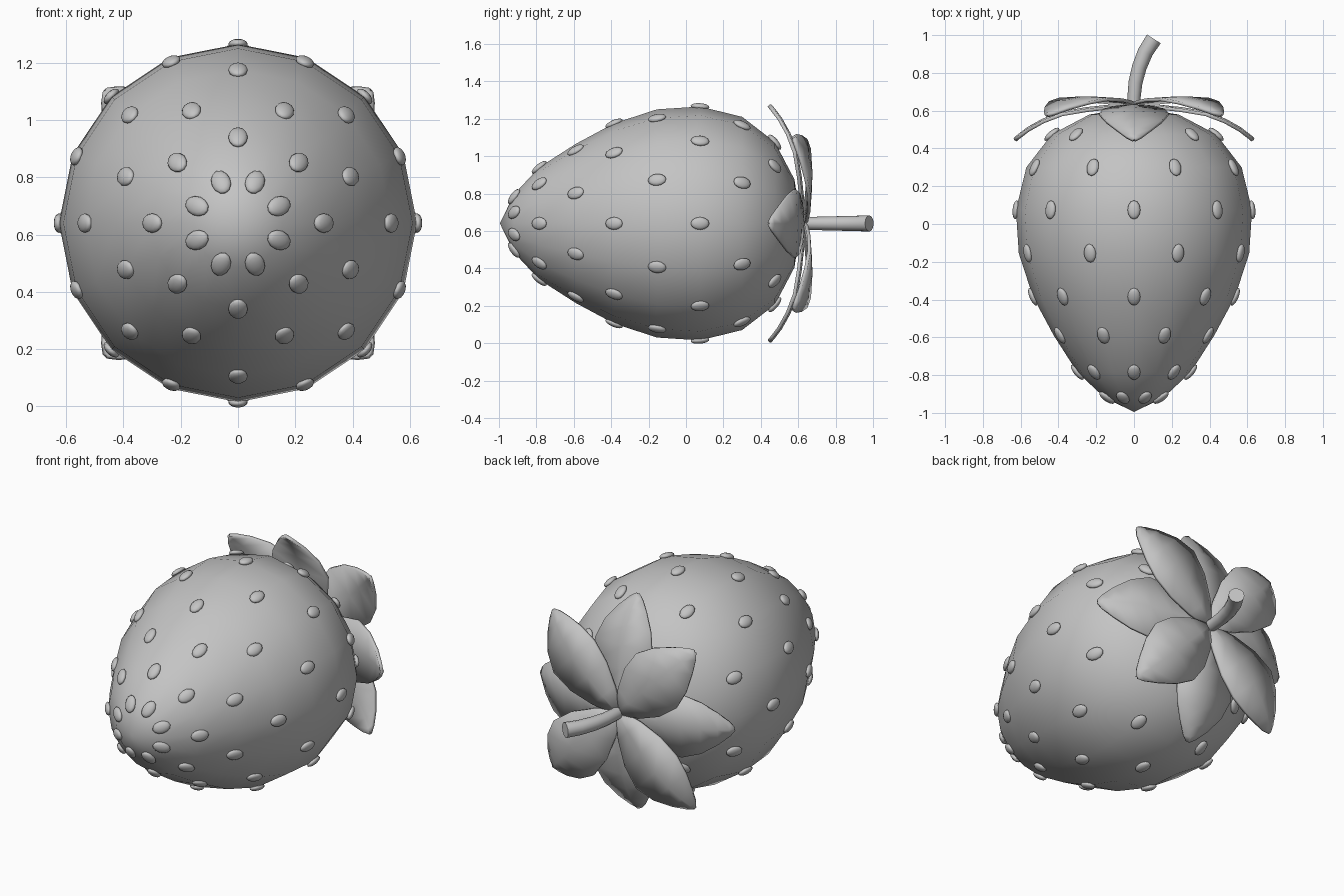
import bpy, bmesh
from math import sin, cos, pi, radians
from mathutils import Vector, Matrix

cube = bpy.data.objects.get("Cube")
if cube:
    bpy.data.objects.remove(cube, do_unlink=True)

CENTRE = Vector((0, 0, 0.64))
SIDES = 16

grey = bpy.data.materials.new("plain_grey")
grey.use_nodes = True
grey.diffuse_color = (0.55, 0.55, 0.55, 1)
grey.node_tree.nodes["Principled BSDF"].inputs["Base Color"].default_value = (0.55, 0.55, 0.55, 1)


def finish(name, bm, angle=50):
    """Turn a bmesh into a smooth shaded object."""
    bmesh.ops.recalc_face_normals(bm, faces=bm.faces)
    mesh = bpy.data.meshes.new(name)
    bm.to_mesh(mesh)
    bm.free()
    mesh.materials.append(grey)
    ob = bpy.data.objects.new(name, mesh)
    bpy.context.collection.objects.link(ob)
    bpy.ops.object.select_all(action='DESELECT')
    ob.select_set(True)
    bpy.context.view_layer.objects.active = ob
    bpy.ops.object.shade_smooth_by_angle(angle=radians(angle))
    return ob


def around(r, y, a):
    return CENTRE + Vector((r * cos(a), y, r * sin(a)))


def bridge(bm, a, b):
    n = len(a)
    for i in range(n):
        bm.faces.new((a[i], a[(i + 1) % n], b[(i + 1) % n], b[i]))


# Fruit body: (radius, y) rings from the pointed tip to the crown
profile = [(0, -0.995), (0.155, -0.92), (0.30, -0.785), (0.425, -0.59),
           (0.535, -0.385), (0.61, -0.155), (0.625, 0.075), (0.57, 0.30),
           (0.435, 0.475), (0.235, 0.58), (0, 0.615)]
bm = bmesh.new()
rings = [[bm.verts.new(around(r, y, 2 * pi * i / SIDES)) for i in range(SIDES)]
         for r, y in profile[1:-1]]
for lower, upper in zip(rings, rings[1:]):
    bridge(bm, lower, upper)
for (r, y), ring in ((profile[0], rings[0]), (profile[-1], rings[-1])):
    pole = bm.verts.new(around(r, y, 0))
    for i in range(SIDES):
        bm.faces.new((pole, ring[i], ring[(i + 1) % SIDES]))
finish("fruit_body", bm)

# Seeds: eight on each ring, staggered between neighbouring rings
bm = bmesh.new()
for k in range(1, 9):
    r, y = profile[k]
    dr = profile[k + 1][0] - profile[k - 1][0]
    dy = profile[k + 1][1] - profile[k - 1][1]
    for i in range(8):
        a = 2 * pi * (i + 0.5 * (k % 2)) / 8
        out = Vector((cos(a), 0, sin(a)))
        side = Vector((-sin(a), 0, cos(a)))
        along = (out * dr + Vector((0, dy, 0))).normalized()
        normal = (out * dy - Vector((0, dr, 0))).normalized()
        turn = Matrix((side, along, normal)).transposed().to_4x4()
        place = Matrix.Translation(around(r, y, a)) @ turn @ Matrix.Diagonal((0.034, 0.05, 0.018, 1))
        bmesh.ops.create_uvsphere(bm, u_segments=12, v_segments=8, radius=1, matrix=place)
finish("seeds", bm, 80)

# Leaves: four drooping ones and four raised ones between them
outline = [(0, 0, 0.02), (0.12, 0.006, 0.10), (0.25, 0.02, 0.16), (0.38, 0.042, 0.182),
           (0.48, 0.08, 0.148), (0.56, 0.125, 0.09), (0.61, 0.163, 0.04), (0.63, 0.18, 0.008)]
for i in range(8):
    raised = i % 2
    lift = radians(11) * raised
    a = 2 * pi * i / 8
    out = Vector((cos(a), 0, sin(a)))
    side = Vector((-sin(a), 0, cos(a)))
    bm = bmesh.new()
    rows = []
    for r, drop, half in outline:
        radius = r * cos(lift) + drop * sin(lift)
        y = 0.63 + 0.006 * raised + r * sin(lift) - drop * cos(lift)
        rows.append([bm.verts.new(CENTRE + out * radius + side * half * s
                                  + Vector((0, y - 0.008 * abs(s), 0))) for s in (-1, 0, 1)])
    for lo, hi in zip(rows, rows[1:]):
        for j in range(2):
            bm.faces.new((lo[j], lo[j + 1], hi[j + 1], hi[j]))
    leaf = finish("raised_leaf" if raised else "drooping_leaf", bm, 40)
    thick = leaf.modifiers.new("thickness", 'SOLIDIFY')
    thick.thickness = 0.018
    thick.offset = 0

# Stem: a bent tube, slightly wider at its cut end
path = [(0, 0.60), (0, 0.67), (0.008, 0.75), (0.028, 0.83), (0.06, 0.91), (0.105, 0.98)]
bm = bmesh.new()
loops = []
for k, (x, y) in enumerate(path):
    before, after = path[max(k - 1, 0)], path[min(k + 1, len(path) - 1)]
    direction = Vector((after[0] - before[0], after[1] - before[1], 0)).normalized()
    across = direction.cross(Vector((0, 0, 1)))
    width = 0.033 + 0.002 * k
    loops.append([bm.verts.new(CENTRE + Vector((x, y, 0)) + width *
                               (across * cos(2 * pi * i / 12) + Vector((0, 0, sin(2 * pi * i / 12)))))
                  for i in range(12)])
for lo, hi in zip(loops, loops[1:]):
    bridge(bm, lo, hi)
bm.faces.new(loops[0])
bm.faces.new(loops[-1])
finish("stem", bm)
